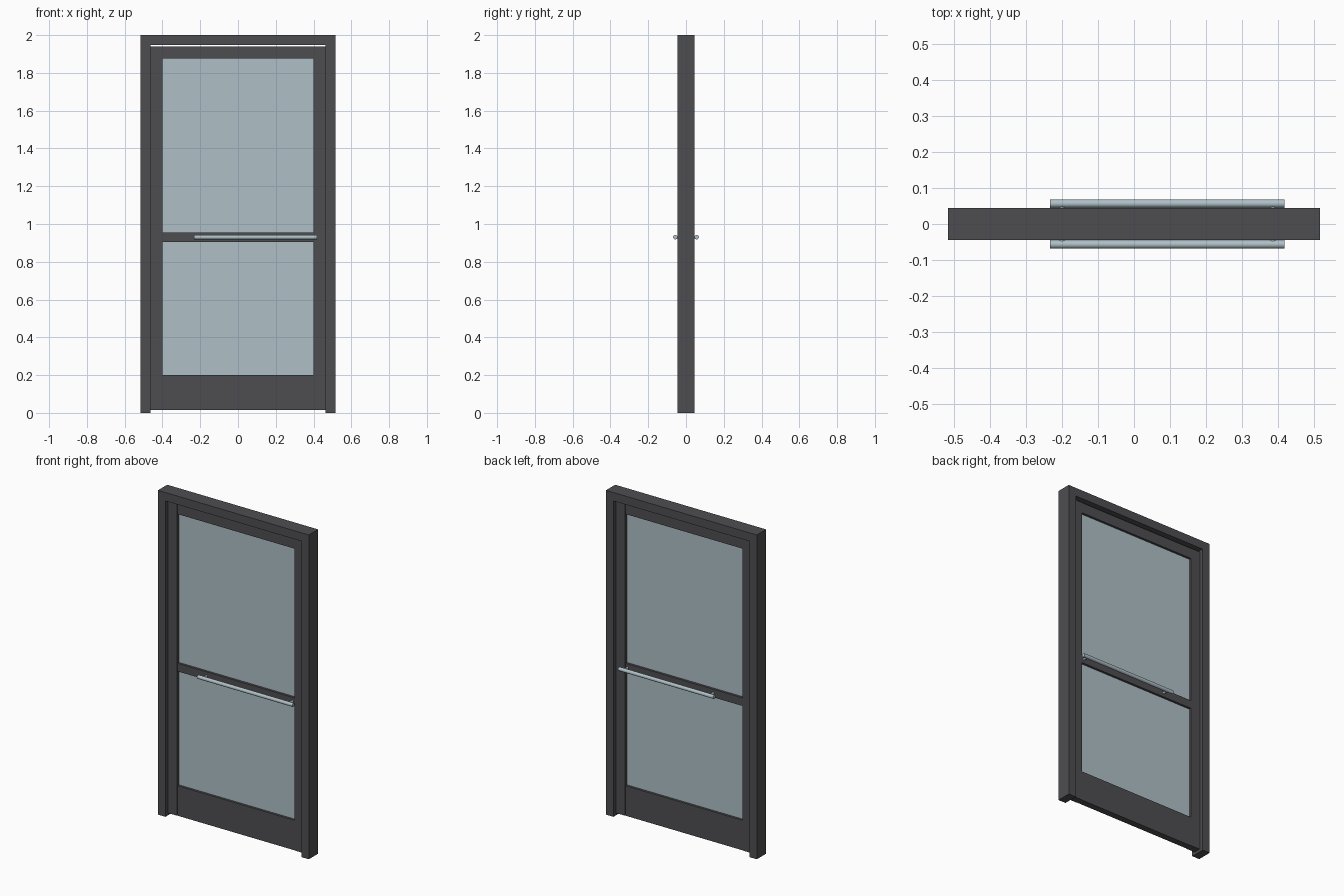
import bpy
from math import radians

cube = bpy.data.objects.get("Cube")
if cube:
    bpy.data.objects.remove(cube, do_unlink=True)


def make_material(name, rgb, alpha=1.0):
    mat = bpy.data.materials.new(name)
    mat.use_nodes = True
    mat.diffuse_color = (*rgb, alpha)
    bsdf = next(n for n in mat.node_tree.nodes if n.type == "BSDF_PRINCIPLED")
    bsdf.inputs["Base Color"].default_value = (*rgb, 1.0)
    bsdf.inputs["Alpha"].default_value = alpha
    return mat


dark = make_material("dark frame", (0.076, 0.074, 0.082))
glass = make_material("pale glass", (0.43, 0.53, 0.57), 0.6)
metal = make_material("pale metal", (0.43, 0.53, 0.57))


def box(name, x0, x1, z0, z1, depth, mat):
    """Box centred on y = 0, given by its front outline and depth."""
    bpy.ops.mesh.primitive_cube_add(size=1, location=((x0 + x1) / 2, 0, (z0 + z1) / 2))
    ob = bpy.context.object
    ob.name = name
    ob.scale = (x1 - x0, depth, z1 - z0)
    bpy.ops.object.transform_apply(location=False, rotation=False, scale=True)
    ob.data.materials.append(mat)
    return ob


def rod(name, location, radius, length, rotation):
    bpy.ops.mesh.primitive_cylinder_add(vertices=24, radius=radius, depth=length,
                                        location=location, rotation=rotation)
    ob = bpy.context.object
    ob.name = name
    ob.data.materials.append(metal)
    bpy.ops.object.shade_smooth_by_angle(angle=radians(40))
    return ob


OUTER, INNER, GLASS = 0.515, 0.464, 0.4
FRAME_DEPTH, LEAF_DEPTH, RAIL_DEPTH = 0.09, 0.044, 0.04

# Fixed outer frame
box("frame_head", -OUTER, OUTER, 1.948, 2, FRAME_DEPTH, dark)
for side, s in (("left", 1), ("right", -1)):
    a, b = sorted((s * INNER, s * OUTER))
    box(side + "_jamb", a, b, 0, 1.948, FRAME_DEPTH, dark)
    a, b = sorted((s * GLASS, s * (INNER - 0.001)))
    box(side + "_stile", a, b, 0.015, 1.94, LEAF_DEPTH, dark)

# Rails of the door leaf
for name, low, high in (("bottom_rail", 0.015, 0.2),
                        ("middle_rail", 0.905, 0.955),
                        ("top_rail", 1.875, 1.94)):
    box(name, -GLASS, GLASS, low, high, RAIL_DEPTH, dark)

# Glass panes
box("lower_pane", -GLASS, GLASS, 0.2, 0.905, 0.012, glass)
box("upper_pane", -GLASS, GLASS, 0.955, 1.875, 0.012, glass)

# Push bars on both faces, with short posts
for side, s in (("front", -1), ("back", 1)):
    rod(side + "_push_bar", (0.0925, s * 0.0565, 0.93), 0.0115, 0.65, (0, radians(90), 0))
    for end, x in (("inner", -0.2), ("outer", 0.385)):
        rod(f"{side}_{end}_post", (x, s * 0.036, 0.93), 0.007, 0.04, (radians(90), 0, 0))
